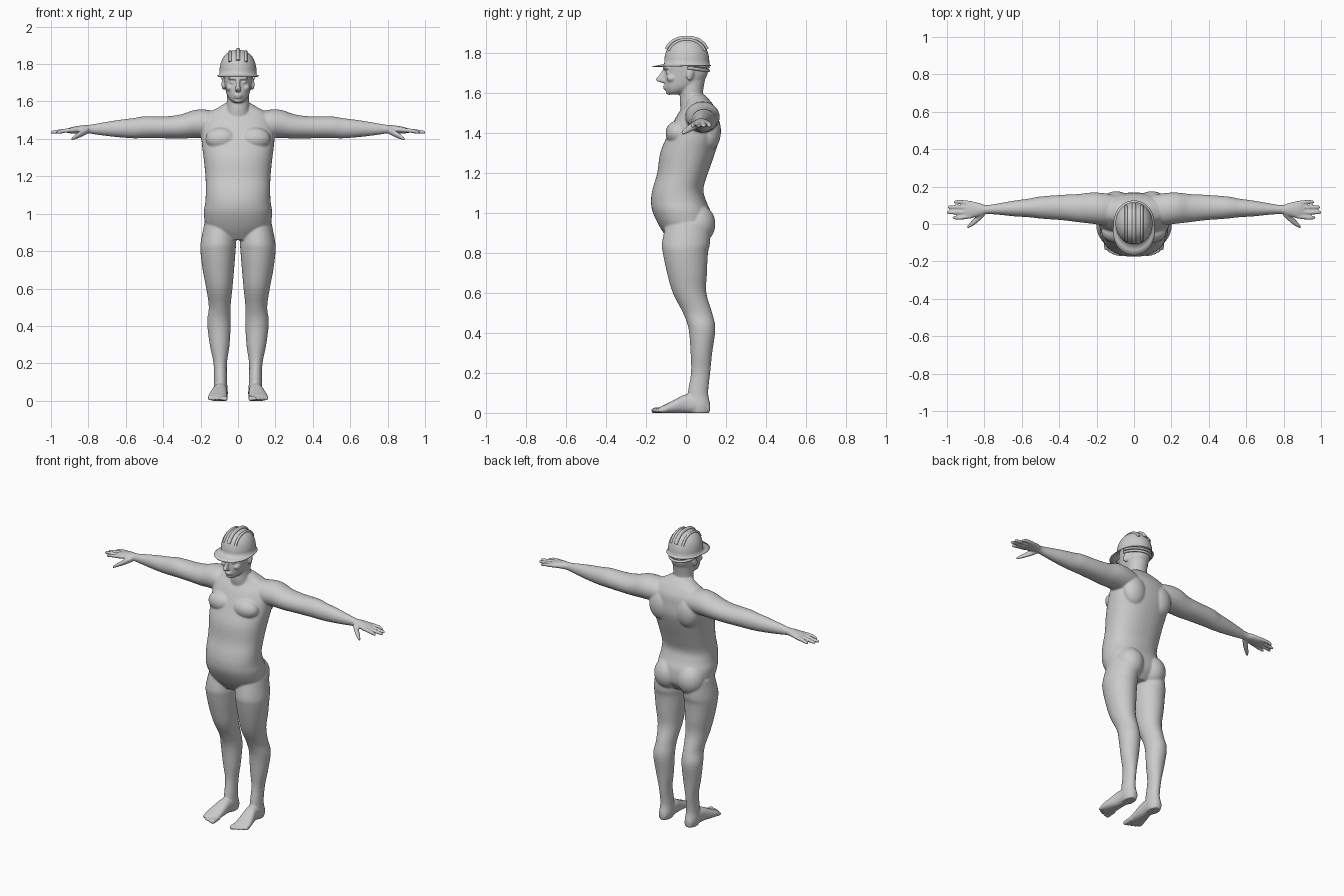
import bpy, bmesh, math
from mathutils import Vector, Matrix, Euler

AXES = {'x': (0, 1, 2), 'y': (1, 0, 2), 'z': (2, 0, 1)}


def spline(rows, n=4):
    """Catmull-Rom interpolation of ring rows."""
    out = []
    for i in range(len(rows) - 1):
        p = [Vector(rows[min(max(j, 0), len(rows) - 1)]) for j in range(i - 1, i + 3)]
        for k in range(n):
            t = k / n
            out.append(0.5 * (2 * p[1] + (p[2] - p[0]) * t
                       + (2 * p[0] - 5 * p[1] + 4 * p[2] - p[3]) * t * t
                       + (3 * p[1] - p[0] - 3 * p[2] + p[3]) * t ** 3))
    return out + [Vector(rows[-1])]


def loft(bm, axis, rows, s=1, e=2.0, n=32):
    """Rows are (position on axis, centre a, centre b, radius a, radius b)."""
    ax, ia, ib = AXES[axis]
    rings = []
    for r in spline(rows):
        ring = []
        for k in range(n):
            c, d = math.cos(math.tau * k / n), math.sin(math.tau * k / n)
            co = [0, 0, 0]
            co[ax] = r[0]
            co[ia] = r[1] + max(r[3], .002) * math.copysign(abs(c) ** (2 / e), c)
            co[ib] = r[2] + max(r[4], .002) * math.copysign(abs(d) ** (2 / e), d)
            co[0] *= s
            ring.append(bm.verts.new(co))
        rings.append(ring)
    for a, b in zip(rings, rings[1:]):
        for k in range(n):
            bm.faces.new((a[k], a[(k + 1) % n], b[(k + 1) % n], b[k]))
    bm.faces.new(rings[0])
    bm.faces.new(rings[-1])


def blob(bm, loc, scale, s=1, rot=(0, 0, 0)):
    m = (Matrix.Diagonal((s, 1, 1, 1)) @ Matrix.Translation(loc)
         @ Euler(rot).to_matrix().to_4x4() @ Matrix.Diagonal((*scale, 1)))
    bmesh.ops.create_uvsphere(bm, u_segments=24, v_segments=16, radius=1, matrix=m)


def make_object(name, bm):
    bmesh.ops.recalc_face_normals(bm, faces=bm.faces)
    me = bpy.data.meshes.new(name)
    bm.to_mesh(me)
    bm.free()
    me.polygons.foreach_set("use_smooth", [True] * len(me.polygons))
    ob = bpy.data.objects.new(name, me)
    bpy.context.collection.objects.link(ob)
    return ob


bm = bmesh.new()
# Torso
loft(bm, 'z', [(.86, 0, 0, .09, .08), (.92, 0, 0, .165, .125), (1.0, 0, -.02, .182, .145),
               (1.06, 0, -.037, .175, .138), (1.12, 0, -.04, .172, .127),
               (1.2, 0, -.017, .174, .127), (1.3, 0, .008, .184, .137),
               (1.38, 0, .035, .194, .132), (1.45, 0, .05, .194, .115),
               (1.5, 0, .06, .18, .098), (1.54, 0, .065, .155, .072),
               (1.565, 0, .06, .11, .058), (1.59, 0, .05, .07, .045)], e=2.25, n=48)
# Neck and head
loft(bm, 'z', [(1.48, 0, .05, .08, .07), (1.55, 0, .032, .063, .063),
               (1.6, 0, .027, .06, .058), (1.68, 0, .03, .06, .068)])
loft(bm, 'z', [(1.592, 0, -.062, .02, .022), (1.605, 0, -.048, .04, .047),
               (1.628, 0, -.027, .056, .076), (1.66, 0, -.008, .066, .097),
               (1.7, 0, .003, .073, .106), (1.74, 0, .003, .077, .103),
               (1.78, 0, .004, .074, .092), (1.82, 0, .004, .05, .06)], e=2.2)
# Nose, lips, chin and brow
loft(bm, 'z', [(1.72, 0, -.104, .009, .01), (1.69, 0, -.117, .01, .018),
               (1.669, 0, -.126, .014, .025), (1.658, 0, -.121, .015, .02),
               (1.652, 0, -.11, .01, .01)])
blob(bm, (0, -.104, 1.634), (.023, .013, .006))
blob(bm, (0, -.102, 1.622), (.02, .013, .006))
blob(bm, (0, -.083, 1.605), (.022, .02, .014))
blob(bm, (0, -.094, 1.724), (.056, .022, .01))

for s in (1, -1):
    # Cheek, eye and ear
    blob(bm, (.042, -.07, 1.674), (.022, .027, .02), s)
    blob(bm, (.031, -.09, 1.703), (.015, .013, .008), s)
    blob(bm, (.078, .02, 1.695), (.009, .019, .034), s, (-.2, 0, .3))
    # Chest, shoulder blade and buttock
    blob(bm, (.088, -.042, 1.4), (.086, .06, .062), s)
    blob(bm, (.095, .115, 1.41), (.08, .06, .1), s)
    blob(bm, (.083, .057, .945), (.087, .09, .1), s)
    # Arm
    loft(bm, 'x', [(.08, .08, 1.475, .07, .06), (.16, .08, 1.48, .085, .075),
                   (.23, .085, 1.48, .083, .075), (.3, .085, 1.467, .075, .065),
                   (.38, .088, 1.462, .068, .059), (.5, .088, 1.462, .059, .058),
                   (.56, .086, 1.457, .05, .054), (.64, .083, 1.455, .042, .046),
                   (.72, .08, 1.453, .031, .035), (.79, .077, 1.452, .024, .024),
                   (.83, .077, 1.452, .036, .021), (.88, .077, 1.447, .047, .018),
                   (.91, .077, 1.443, .045, .012)], s)
    # Fingers and thumb
    for y, tip in ((.034, .972), (.062, 1.002), (.09, .996), (.118, .965)):
        loft(bm, 'x', [(.87, .077 + (y - .077) * .85, 1.448, .011, .012),
                       (.93, y, 1.443, .0115, .0115), (tip - .012, y, 1.436, .0095, .0095),
                       (tip, y, 1.434, .005, .005)], s, n=16)
    loft(bm, 'x', [(.8, .06, 1.447, .018, .018), (.84, .025, 1.427, .02, .018),
                   (.875, -.004, 1.408, .015, .012), (.892, -.018, 1.398, .007, .007)], s, n=16)
    # Leg
    loft(bm, 'z', [(.95, .1, .01, .08, .11), (.85, .105, 0, .094, .12),
                   (.8, .107, -.003, .094, .113), (.7, .105, .005, .084, .1),
                   (.6, .1, .018, .07, .084), (.5, .098, .058, .058, .073),
                   (.42, .102, .08, .063, .067), (.3, .098, .077, .053, .054),
                   (.2, .095, .073, .036, .048), (.1, .093, .06, .035, .051),
                   (.04, .093, .066, .039, .056), (0, .093, .068, .034, .05)], s)
    # Foot and toes
    loft(bm, 'y', [(.118, .093, .025, .024, .024), (.06, .093, .04, .037, .042),
                   (0, .096, .045, .039, .047), (-.05, .103, .034, .046, .036),
                   (-.1, .109, .021, .051, .023), (-.135, .109, .014, .046, .014)], s, e=2.3)
    for i, tip in enumerate((-.172, -.17, -.163, -.153, -.14)):
        x, r = .069 + .0205 * i, .0135 if i == 0 else .0095
        loft(bm, 'y', [(-.1, x, .015, r, r), (tip + .012, x, .012, r, r + .001),
                       (tip, x, .011, r * .6, r * .6)], s, n=16)

# Fuse all body parts into one smooth skin and flatten the soles
body = make_object("body", bm)
rm = body.modifiers.new("fuse", 'REMESH')
rm.mode, rm.voxel_size = 'VOXEL', .0052
sm = body.modifiers.new("soften", 'SMOOTH')
sm.factor, sm.iterations = .5, 5
skin = bpy.data.meshes.new_from_object(body.evaluated_get(bpy.context.evaluated_depsgraph_get()))
body.modifiers.clear()
body.data = skin
for v in skin.vertices:
    v.co.z = max(v.co.z, 0)
skin.polygons.foreach_set("use_smooth", [True] * len(skin.polygons))

# Helmet shell with rim and front peak
RX, RY, CY, BASE, H, E = .1, .113, .004, 1.745, .13, .85
bm = bmesh.new()
N, rows = 64, []
for j in range(1, 15):
    ring = []
    for k in range(N):
        a = math.tau * k / N
        c, d = math.cos(a), math.sin(a)
        if j <= 12:
            p = math.pi / 2 * (1 - j / 12)
            f, z, out = math.cos(p) ** E, BASE + H * max(math.sin(p), 0) ** E, 0
        else:
            f, g = 1, (j - 12) / 2
            front = max(-d, 0) ** 1.5
            out = g * (.009 + .05 * front)
            z = BASE - g * (.007 + .004 * front)
        ring.append(bm.verts.new((c * (RX * f + out), CY + d * (RY * f + out), z)))
    rows.append(ring)
top = bm.verts.new((0, CY, BASE + H))
for k in range(N):
    bm.faces.new((top, rows[0][k], rows[0][(k + 1) % N]))
    for a, b in zip(rows, rows[1:]):
        bm.faces.new((a[k], b[k], b[(k + 1) % N], a[(k + 1) % N]))
helmet = make_object("helmet_shell", bm)
sol = helmet.modifiers.new("thickness", 'SOLIDIFY')
sol.thickness = .004


def tube(name, pts, r):
    cu = bpy.data.curves.new(name, 'CURVE')
    cu.dimensions, cu.bevel_depth, cu.bevel_resolution, cu.use_fill_caps = '3D', r, 3, True
    sp = cu.splines.new('POLY')
    sp.points.add(len(pts) - 1)
    for p, co in zip(sp.points, pts):
        p.co = (*co, 1)
    sp.use_smooth = True
    bpy.context.collection.objects.link(bpy.data.objects.new(name, cu))


# Helmet ridges running front to back
for name, x, r in (("ridge_centre", 0, .012), ("ridge_left", .042, .008), ("ridge_right", -.042, .008)):
    pts = []
    for i in range(25):
        y = .88 * math.sin(math.pi * (i / 24 - .5)) * math.sqrt(1 - (x / RX) ** 2)
        q = math.hypot(x / RX, y)
        pts.append((x, CY + RY * y, BASE + H * (1 - q ** (2 / E)) ** (E / 2)))
    tube(name, pts, r)

# Headband at the nape under the rim
for name, z, r in (("nape_band", 1.712, .008), ("inner_band", 1.73, .007)):
    tube(name, [(.085 * math.cos(a), .008 + .104 * math.sin(a), z + .015 * (1 - math.sin(a)))
                for a in (math.pi * i / 20 for i in range(21))], r)
